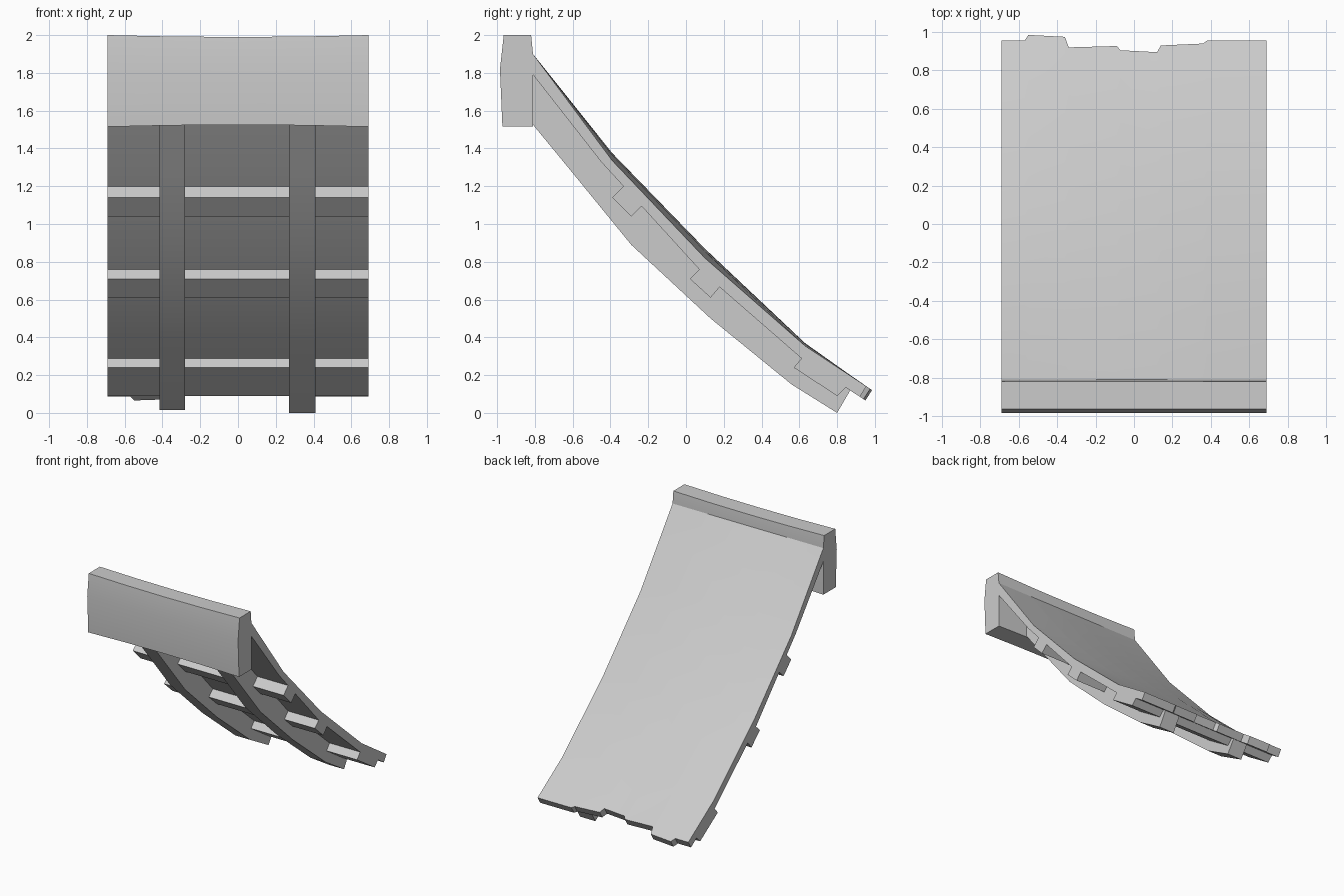
import bpy, bmesh, math

cube = bpy.data.objects.get("Cube")
if cube:
    bpy.data.objects.remove(cube, do_unlink=True)

GREY = (0.6, 0.6, 0.6, 1)
grey = bpy.data.materials.new("plain grey")
grey.use_nodes = True
grey.diffuse_color = GREY
grey.node_tree.nodes["Principled BSDF"].inputs["Base Color"].default_value = GREY
HALF = 0.69


def loft(name, sections):
    """Skin closed loops of equal length and cap both ends."""
    bm = bmesh.new()
    loops = [[bm.verts.new(p) for p in s] for s in sections]
    n = len(loops[0])
    for a, b in zip(loops, loops[1:]):
        for i in range(n):
            j = (i + 1) % n
            bm.faces.new((a[i], a[j], b[j], b[i]))
    bm.faces.new(loops[0])
    bm.faces.new(loops[-1][::-1])
    bmesh.ops.recalc_face_normals(bm, faces=bm.faces)
    mesh = bpy.data.meshes.new(name)
    bm.to_mesh(mesh)
    bm.free()
    mesh.materials.append(grey)
    obj = bpy.data.objects.new(name, mesh)
    bpy.context.collection.objects.link(obj)
    bpy.ops.object.select_all(action='DESELECT')
    bpy.context.view_layer.objects.active = obj
    obj.select_set(True)
    bpy.ops.object.shade_smooth_by_angle(angle=math.radians(25))
    return obj


def prism(name, profile, x0, x1):
    return loft(name, [[(x, y, z) for y, z in profile] for x in (x0, x1)])


# Curved deck, slightly crowned, with a broken lower edge
top = [(-0.81, 1.9, 0), (-0.39, 1.335, 0.04), (0.1, 0.82, 0.05), (0.63, 0.355, 0.015)]
under = [(-0.81, 1.79), (-0.45, 1.33), (0.07, 0.76), (0.61, 0.29)]
broken_edge = [(-HALF, 0.955), (-0.57, 0.955), (-0.55, 0.985), (-0.36, 0.975),
               (-0.34, 0.92), (-0.09, 0.927), (-0.07, 0.905), (0.12, 0.895),
               (0.14, 0.93), (0.36, 0.94), (0.38, 0.955), (HALF, 0.955)]
sections = []
for x, end in broken_edge:
    crown = 1 - (x / HALF) ** 2
    end_z = 0.355 - 0.66 * (end - 0.63)
    upper = [(x, y, z + lift * crown) for y, z, lift in top]
    lower = [(x, y, z) for y, z in under]
    sections.append(upper + [(x, end, end_z), (x, end - 0.035, end_z - 0.055)] + lower[::-1])
loft("deck", sections)

# Heavy beam across the top, sagging a little in the middle
beam = [(-0.965, 2.0), (-0.82, 2.0), (-0.81, 1.9), (-0.81, 1.515),
        (-0.972, 1.515), (-0.985, 1.82)]
sections = []
for x in (-HALF, -0.35, 0, 0.35, HALF):
    sag = 0.01 * (1 - (x / HALF) ** 2)
    sections.append([(x, y, z - sag if z > 1.95 else z + sag if z < 1.6 else z)
                     for y, z in beam])
loft("top_beam", sections)

# Two curved ribs under the deck
rib = [(-0.83, 1.55), (-0.6, 1.27), (-0.29, 0.89), (0.13, 0.5), (0.56, 0.15),
       (0.8, 0.0), (0.87, 0.12), (0.63, 0.31), (0.1, 0.77), (-0.39, 1.28), (-0.83, 1.83)]
prism("left_rib", rib, 0.27, 0.41)
prism("right_rib", [(y, max(z, 0.015)) for y, z in rib], -0.415, -0.28)

# Battens across the underside: outer face first, then buried face
battens = {
    "upper_batten": [(-0.39, 1.14), (-0.29, 1.04), (-0.22, 1.11), (-0.32, 1.21)],
    "middle_batten": [(0.02, 0.71), (0.13, 0.61), (0.19, 0.68), (0.08, 0.77)],
    "lower_batten": [(0.57, 0.24), (0.8, 0.09), (0.86, 0.15), (0.63, 0.31)],
}
for name, profile in battens.items():
    prism(name, profile, -HALF, HALF)
